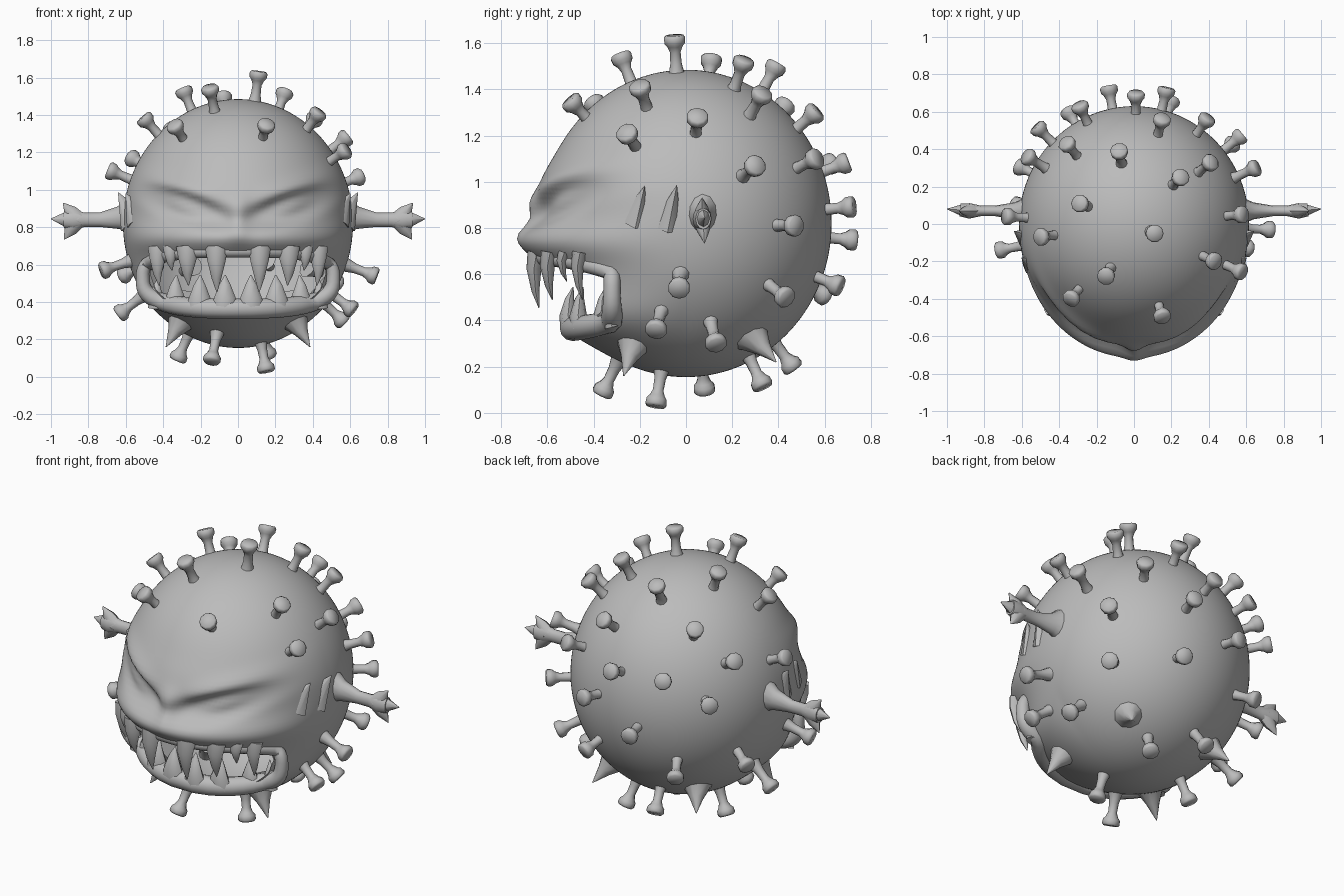
import bpy, bmesh, math
from mathutils import Vector
from mathutils.bvhtree import BVHTree

if "Cube" in bpy.data.objects:
    bpy.data.objects.remove(bpy.data.objects["Cube"])

C = Vector((0, 0, 0.82))

grey = bpy.data.materials.new("grey skin")
grey.diffuse_color = (0.5, 0.5, 0.5, 1)
grey.use_nodes = True
grey.node_tree.nodes["Principled BSDF"].inputs["Base Color"].default_value = grey.diffuse_color


def select(ob):
    bpy.ops.object.select_all(action='DESELECT')
    bpy.context.view_layer.objects.active = ob
    ob.select_set(True)


def smooth(ob, angle=50):
    select(ob)
    bpy.ops.object.shade_smooth_by_angle(angle=math.radians(angle))


def finish(name, bm, angle=50):
    bmesh.ops.recalc_face_normals(bm, faces=bm.faces)
    me = bpy.data.meshes.new(name)
    bm.to_mesh(me)
    bm.free()
    ob = bpy.data.objects.new(name, me)
    bpy.context.collection.objects.link(ob)
    me.materials.append(grey)
    smooth(ob, angle)
    return ob


def tube(bm, pts, radii, sides=10, closed=False, squash=1.0):
    """Round sections along a path; squash narrows them on the second axis."""
    pts = [Vector(p) for p in pts]
    n = len(pts)
    span = pts[-1] - pts[0]
    ref = Vector((0, 0, 1)) if not closed and abs(span.normalized().y) > 0.8 else Vector((0, 1, 0))
    rings = []
    for i, p in enumerate(pts):
        a = pts[(i - 1) % n] if closed else pts[max(i - 1, 0)]
        b = pts[(i + 1) % n] if closed else pts[min(i + 1, n - 1)]
        t = (b - a).normalized()
        x = ref.cross(t).normalized()
        y = t.cross(x)
        ring = []
        for k in range(sides):
            w = 2 * math.pi * k / sides
            ring.append(bm.verts.new(p + radii[i] * (x * math.cos(w) + y * math.sin(w) * squash)))
        rings.append(ring)
    for i in range(n if closed else n - 1):
        r, s = rings[i], rings[(i + 1) % n]
        for k in range(sides):
            j = (k + 1) % sides
            bm.faces.new((r[k], r[j], s[j], s[k]))
    if not closed:
        bm.faces.new(rings[0][::-1])
        bm.faces.new(rings[-1])


def bump(v, mid, width):
    return math.exp(-((v - mid) / width) ** 2)


# body: ball with muzzle, wide jaw, brows and sunken slanted eyes
body = bmesh.new()
bmesh.ops.create_icosphere(body, subdivisions=6, radius=1)
for v in body.verts:
    d = v.co.copy()
    p = Vector((d.x * 0.615, d.y * 0.63, d.z * 0.665)) + C
    flat = math.hypot(d.x, d.y)
    if d.y < 0 and flat > 0:
        f = -d.y / flat
        push = 0.09 * bump(p.z, 0.74, 0.09) * f + 0.075 * bump(p.z, 0.4, 0.12) + 0.02 * bump(p.z, 1.0, 0.1)
        u, w = abs(p.x) - 0.28, p.z - 0.905
        ca, sa = math.cos(0.33), math.sin(0.33)
        a, b = u * ca + w * sa, w * ca - u * sa
        e = (a / 0.24) ** 2 + (b / 0.075) ** 2
        push -= 0.05 * math.exp(-e * e)
        push += 0.022 * bump(b, 0.1, 0.05) * bump(a, 0, 0.25)
        push += 0.03 * math.exp(-(a / 0.15) ** 2 - ((b + 0.005) / 0.05) ** 2)
        push += 0.02 * bump(p.x, 0, 0.05) * bump(p.z, 0.78, 0.06)
        push += 0.035 * bump(p.x, 0, 0.06) * bump(p.z, 0.9, 0.07)
        p += Vector((d.x, d.y, 0)) / flat * push * f
    v.co = p
tree = BVHTree.FromBMesh(body)


def skin_y(x, z):
    hit = tree.ray_cast(Vector((x, -2, z)), Vector((0, 1, 0)))[0]
    return min(hit.y, -0.35) if hit else -0.35


body_ob = finish("body", body)

# mouth slot cut across the front, left open into the hollow body
profile = [(-1, 0.67), (-0.6, 0.66), (-0.45, 0.66), (-0.37, 0.625), (-0.335, 0.55),
           (-0.345, 0.47), (-0.39, 0.41), (-0.46, 0.375), (-0.6, 0.37), (-1, 0.37)]
bm = bmesh.new()
ends = [[bm.verts.new((x, y, z)) for y, z in profile] for x in (-0.8, 0.8)]
for i in range(len(profile)):
    j = (i + 1) % len(profile)
    bm.faces.new((ends[0][i], ends[0][j], ends[1][j], ends[1][i]))
for e in ends:
    bm.faces.new(e)
for f in bm.faces:
    f.material_index = 1
cutter = finish("mouth_cutter", bm)
cutter.data.materials.append(grey)
body_ob.data.materials.append(grey)
for f in cutter.data.polygons:
    f.material_index = 1
cutter.hide_render = True
mod = body_ob.modifiers.new("mouth", 'BOOLEAN')
mod.operation = 'DIFFERENCE'
mod.solver = 'EXACT'
mod.object = cutter
select(body_ob)
bpy.ops.object.modifier_apply(modifier="mouth")
bpy.data.objects.remove(cutter)
bm = bmesh.new()
bm.from_mesh(body_ob.data)
bmesh.ops.delete(bm, geom=[f for f in bm.faces if f.material_index == 1], context='FACES')
bm.to_mesh(body_ob.data)
bm.free()
body_ob.data.materials.pop(index=1)
smooth(body_ob)


# lips around the mouth opening, thicker below
def power(v):
    return math.copysign(abs(v) ** 0.68, v)


bm = bmesh.new()
path, radii = [], []
for k in range(56):
    t = 2 * math.pi * (k + 0.5) / 56
    low = max(0, -math.sin(t))
    x, z = 0.51 * power(math.cos(t)), 0.53 + (0.145 if low == 0 else 0.165) * power(math.sin(t))
    path.append((x, skin_y(x, z) + 0.03, z))
    radii.append(0.036 + 0.018 * low)
tube(bm, path, radii, 12, closed=True)
finish("lips", bm)

# teeth: (x, tip height, radius)
upper = [(0.115, 0.455, 0.058), (0.27, 0.49, 0.058), (0.36, 0.57, 0.04), (0.43, 0.49, 0.05)]
lower = [(0.07, 0.545, 0.068), (0.205, 0.545, 0.068), (0.335, 0.545, 0.06), (0.435, 0.53, 0.045)]
for name, row, root in (("upper_teeth", upper, 0.695), ("lower_teeth", lower, 0.37)):
    bm = bmesh.new()
    for x0, tip, r in row:
        for x in (-x0, x0):
            y = skin_y(x, root) + 0.03
            h = tip - root
            tube(bm, [(x, y, root), (x, y - 0.012, root + h * 0.3), (x, y - 0.005, root + h * 0.7),
                      (x * 0.98, y + 0.01, tip)], [r * 1.05, r * 0.85, r * 0.45, 0.003], 8, squash=0.65)
    finish(name, bm)

# knobbed stalks: centre of each head
heads = [(0.11, -0.05, 1.62), (0.25, 0.25, 1.52), (0.41, 0.33, 1.38), (0.39, 0.56, 1.1),
         (0.57, 0.47, 0.81), (0.65, 0.3, 1.07), (0.56, -0.25, 1.2), (0.58, 0.05, 1.28),
         (0.43, -0.2, 1.41), (0.15, -0.49, 1.34), (-0.33, -0.39, 1.33), (-0.15, -0.28, 1.54),
         (-0.29, 0.11, 1.53), (-0.08, 0.39, 1.5), (-0.5, -0.07, 1.38), (-0.68, 0.04, 1.1),
         (-0.36, 0.43, 1.33), (-0.57, 0.36, 1.17), (-0.51, 0.51, 0.95), (0.15, 0.56, 1.3),
         (0.01, 0.66, 1.07), (0.17, 0.7, 0.89), (-0.13, 0.7, 0.75), (-0.29, 0.63, 1.08),
         (0.73, -0.03, 0.54), (-0.72, -0.14, 0.57), (0.61, -0.13, 0.36), (0.56, 0.13, 0.3),
         (0.53, 0.43, 0.5), (0.2, 0.66, 0.55), (-0.35, 0.6, 0.51), (-0.12, 0.46, 0.2),
         (0.16, 0.33, 0.12), (-0.32, 0.08, 0.1), (0.15, -0.13, 0.04), (-0.14, -0.36, 0.09),
         (-0.63, 0.1, 0.34), (-0.6, 0.3, 0.55)]
shape = [(-0.22, 0.065), (-0.165, 0.038), (-0.11, 0.026), (-0.06, 0.024), (-0.035, 0.034),
         (-0.02, 0.046), (0.004, 0.048), (0.014, 0.04)]
bm = bmesh.new()
for h in heads:
    d = Vector(h) - C
    size = max(d.length, 0.74)
    d.normalize()
    tube(bm, [C + d * (size + o) for o, r in shape], [r for o, r in shape], 10)
finish("stalks", bm, angle=60)

# mirrored arms, hands, fins and belly spikes
for s, side in ((-1, "left"), (1, "right")):
    bm = bmesh.new()
    rows = [(0.5, 0.07, 0.87, 0.16), (0.57, 0.07, 0.86, 0.1), (0.64, 0.07, 0.85, 0.06),
            (0.74, 0.07, 0.84, 0.038), (0.82, 0.07, 0.84, 0.038), (0.88, 0.07, 0.84, 0.055),
            (0.93, 0.075, 0.84, 0.045)]
    tube(bm, [(s * x, y, z) for x, y, z, r in rows], [r for *_, r in rows], 12, squash=0.75)
    finish(side + "_arm", bm)
    bm = bmesh.new()
    for tip in ((1.0, 0.08, 0.845), (0.935, 0.07, 0.93), (0.93, 0.08, 0.735)):
        a, b = Vector((s * 0.86, 0.07, 0.84)), Vector((s * tip[0], tip[1], tip[2]))
        tube(bm, [a, a.lerp(b, 0.5), b], [0.05, 0.037, 0.002], 8, squash=0.75)
    finish(side + "_fingers", bm)
    bm = bmesh.new()
    for a, b in (((0.55, -0.08, 0.82), (0.64, -0.04, 0.985)), ((0.52, -0.22, 0.84), (0.6, -0.18, 0.98))):
        tube(bm, [(s * a[0], a[1], a[2]), (s * b[0], b[1], b[2])], [0.085, 0.002], 8, squash=0.7)
    finish(side + "_fins", bm)
    bm = bmesh.new()
    for a, b in (((0.27, -0.21, 0.36), (0.385, -0.27, 0.16)), ((0.25, 0.25, 0.37), (0.34, 0.39, 0.22))):
        a, b = Vector((s * a[0], a[1], a[2])), Vector((s * b[0], b[1], b[2]))
        tube(bm, [a, a.lerp(b, 0.3), a.lerp(b, 0.6), b], [0.13, 0.075, 0.038, 0.002], 10)
    finish(side + "_belly_spikes", bm)
